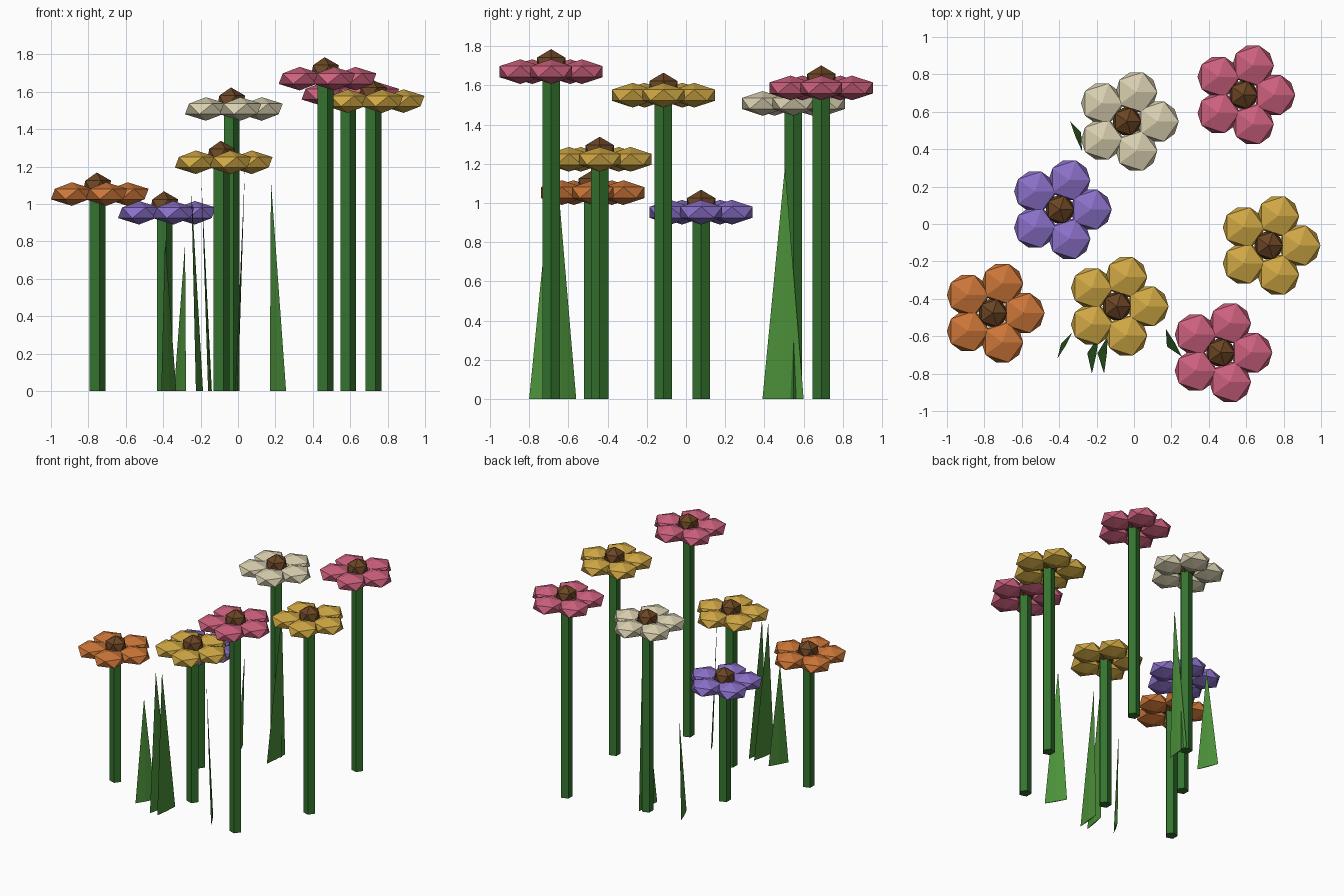
import bpy, bmesh, math
from mathutils import Matrix, Vector

if "Cube" in bpy.data.objects:
    bpy.data.objects.remove(bpy.data.objects["Cube"])


def material(name, rgb):
    # sRGB 0-255 to linear
    lin = [((c / 255 + 0.055) / 1.055) ** 2.4 for c in rgb]
    m = bpy.data.materials.new(name)
    m.diffuse_color = (*lin, 1)
    m.use_nodes = True
    m.node_tree.nodes["Principled BSDF"].inputs["Base Color"].default_value = m.diffuse_color
    return m


STEM = material("stem_green", (52, 115, 46))
LEAF = material("leaf_green", (76, 145, 58))
BROWN = material("seed_brown", (107, 70, 36))
PETAL = {
    "orange": material("petal_orange", (204, 118, 56)),
    "purple": material("petal_purple", (138, 112, 200)),
    "white": material("petal_cream", (217, 208, 176)),
    "gold": material("petal_gold", (208, 168, 68)),
    "pink": material("petal_pink", (204, 96, 125)),
}


def finish(bm, name, mat):
    bmesh.ops.recalc_face_normals(bm, faces=bm.faces)
    me = bpy.data.meshes.new(name)
    bm.to_mesh(me)
    bm.free()
    me.materials.append(mat)
    ob = bpy.data.objects.new(name, me)
    bpy.context.collection.objects.link(ob)


def flower(i, colour, x, y, z):
    base = Matrix.Translation((x, y, 0))
    # five-sided stem
    bm = bmesh.new()
    bmesh.ops.create_cone(bm, segments=5, radius1=0.047, radius2=0.047, depth=z, cap_ends=True,
                          matrix=base @ Matrix.Translation((0, 0, z / 2)) @ Matrix.Rotation(-math.pi / 2, 4, 'Z'))
    finish(bm, f"stem_{i}", STEM)
    # ring of five flattened petals
    bm = bmesh.new()
    for k in range(5):
        bmesh.ops.create_icosphere(
            bm, subdivisions=1, radius=1,
            matrix=base @ Matrix.Rotation(math.tau * k / 5, 4, 'Z')
            @ Matrix.Translation((0.165, 0, z)) @ Matrix.Diagonal((0.125, 0.125, 0.063, 1)))
    finish(bm, f"petals_{i}", PETAL[colour])
    # seed head
    bm = bmesh.new()
    bmesh.ops.create_icosphere(bm, subdivisions=1, radius=1,
                               matrix=base @ Matrix.Translation((0, 0, z + 0.037))
                               @ Matrix.Diagonal((0.085, 0.085, 0.078, 1)))
    finish(bm, f"seed_head_{i}", BROWN)


for i, f in enumerate([
    ("orange", -0.755, -0.476, 1.053), ("purple", -0.396, 0.077, 0.953),
    ("white", -0.038, 0.548, 1.508), ("gold", -0.092, -0.44, 1.223),
    ("gold", 0.72, -0.115, 1.55), ("pink", 0.463, -0.688, 1.67),
    ("pink", 0.585, 0.69, 1.587),
], 1):
    flower(i, *f)


# grass blades: base end, base end, tip
BLADES = [
    ((-0.342, 0.55, 0), (-0.278, 0.39, 0), (-0.283, 0.49, 0.79)),
    ((-0.41, -0.72, 0), (-0.33, -0.58, 0), (-0.39, -0.64, 0.82)),
    ((-0.225, -0.80, 0), (-0.187, -0.60, 0), (-0.25, -0.69, 1.09)),
    ((-0.16, -0.80, 0), (-0.14, -0.60, 0), (-0.195, -0.69, 1.11)),
    ((-0.016, 0.39, 0), (0.0, 0.60, 0), (0.037, 0.505, 1.19)),
    ((0.17, -0.56, 0), (0.257, -0.71, 0), (0.176, -0.655, 1.125)),
]
for i, (a, b, tip) in enumerate(BLADES, 1):
    bm = bmesh.new()
    a, b = Vector(a), Vector(b)
    side = (b - a).cross(Vector((0, 0, 1))).normalized() * 0.004
    ring = [bm.verts.new(p) for p in (a, (a + b) / 2 + side, b, (a + b) / 2 - side)]
    top = bm.verts.new(tip)
    bm.faces.new(ring)
    for k in range(4):
        bm.faces.new((ring[k], ring[(k + 1) % 4], top))
    finish(bm, f"grass_blade_{i}", LEAF)
